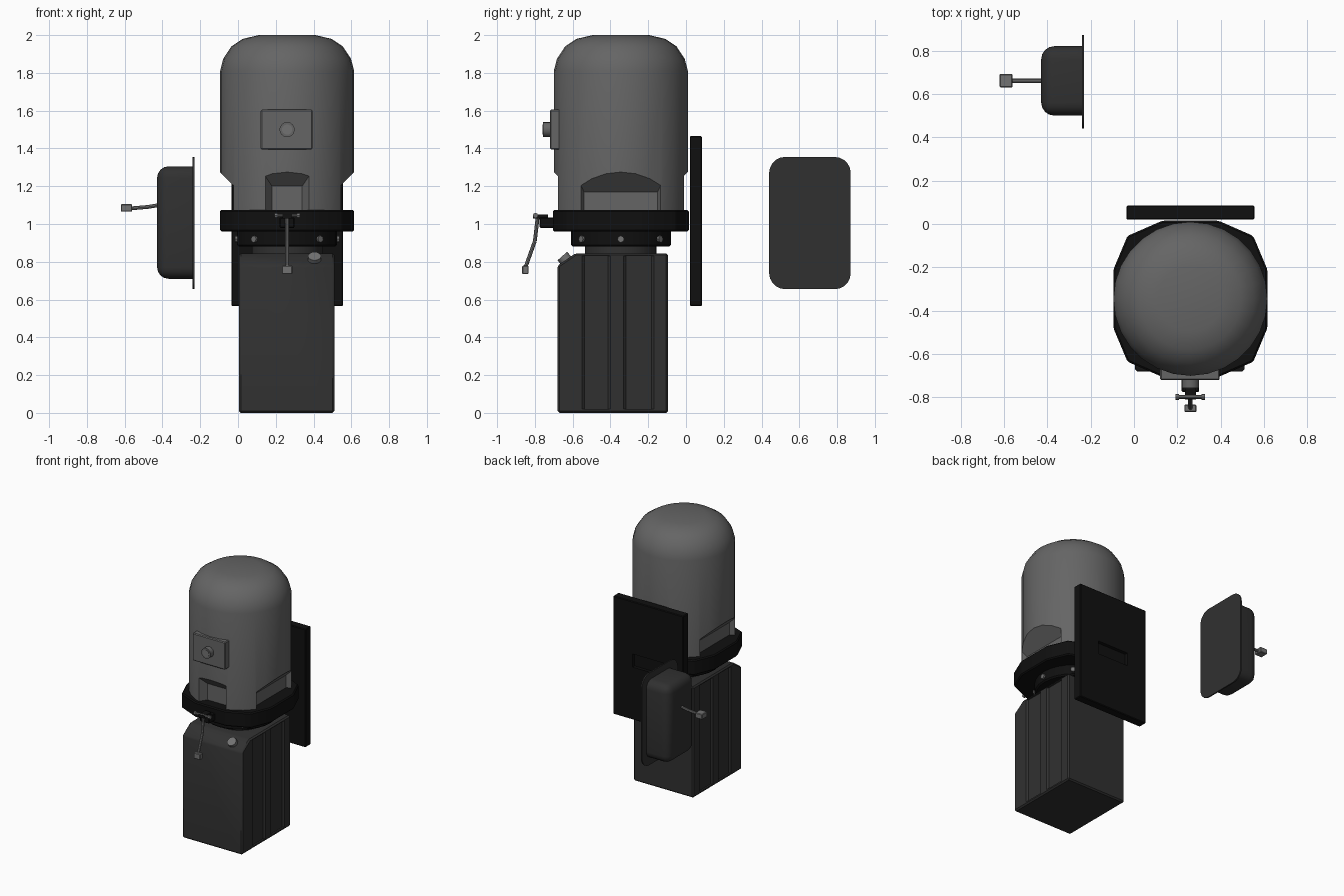
import bpy, bmesh, math
from mathutils import Vector

if "Cube" in bpy.data.objects:
    bpy.data.objects.remove(bpy.data.objects["Cube"], do_unlink=True)

CX, CY = 0.26, -0.345  # vertical axis of the motor


def material(name, v):
    m = bpy.data.materials.new(name)
    m.use_nodes = True
    m.diffuse_color = (v, v, v, 1)
    b = m.node_tree.nodes["Principled BSDF"]
    b.inputs["Base Color"].default_value = (v, v, v, 1)
    b.inputs["Roughness"].default_value = 0.6
    return m


MOTOR = material("motor grey", 0.13)
DARK = material("dark grey", 0.03)
BLACK = material("black", 0.005)
STEEL = material("steel grey", 0.17)


def make(name, bm, mat, angle=35):
    bmesh.ops.recalc_face_normals(bm, faces=bm.faces)
    me = bpy.data.meshes.new(name)
    bm.to_mesh(me)
    bm.free()
    ob = bpy.data.objects.new(name, me)
    bpy.context.collection.objects.link(ob)
    me.materials.append(mat)
    smooth(ob, angle)
    return ob


def smooth(ob, angle=35):
    bpy.ops.object.select_all(action='DESELECT')
    ob.select_set(True)
    bpy.context.view_layer.objects.active = ob
    bpy.ops.object.shade_smooth_by_angle(angle=math.radians(angle))


def box(name, lo, hi, mat, bevel=0.0, pick=lambda e: True, segs=1):
    bm = bmesh.new()
    bmesh.ops.create_cube(bm, size=1)
    for v in bm.verts:
        v.co = [l + (c + 0.5) * (h - l) for c, l, h in zip(v.co, lo, hi)]
    if bevel:
        edges = [e for e in bm.edges if pick(e)]
        bmesh.ops.bevel(bm, geom=edges, offset=bevel, segments=segs, profile=0.5, affect='EDGES')
    return make(name, bm, mat)


def rod(name, a, b, r, mat, sides=12):
    a, b = Vector(a), Vector(b)
    bm = bmesh.new()
    bmesh.ops.create_cone(bm, cap_ends=True, segments=sides, radius1=r, radius2=r, depth=(b - a).length)
    ob = make(name, bm, mat)
    rot = (b - a).to_track_quat('Z', 'Y').to_matrix().to_4x4()
    rot.translation = (a + b) / 2
    ob.data.transform(rot)
    return ob


def prism(name, pts, offset, mat, bevel=0.0):
    bm = bmesh.new()
    f = bm.faces.new([bm.verts.new(p) for p in pts])
    out = bmesh.ops.extrude_face_region(bm, geom=[f])
    bmesh.ops.translate(bm, vec=offset, verts=[g for g in out["geom"] if isinstance(g, bmesh.types.BMVert)])
    if bevel:
        bmesh.ops.bevel(bm, geom=bm.edges[:], offset=bevel, segments=1, affect='EDGES')
    return make(name, bm, mat)


def lathe(name, profile, mat, sides=28):
    bm = bmesh.new()
    vs = [bm.verts.new((CX + r, CY, z)) for r, z in profile]
    es = [bm.edges.new(p) for p in zip(vs, vs[1:])]
    bmesh.ops.spin(bm, geom=vs + es, cent=(CX, CY, 0), axis=(0, 0, 1), angle=2 * math.pi, steps=sides)
    bmesh.ops.remove_doubles(bm, verts=bm.verts, dist=0.0005)
    return make(name, bm, mat)


def carve(ob, cutters):
    for c in cutters:
        c.hide_render = True
        m = ob.modifiers.new("cut", 'BOOLEAN')
        m.operation, m.solver, m.object = 'DIFFERENCE', 'EXACT', c
    dg = bpy.context.evaluated_depsgraph_get()
    dg.update()
    me = bpy.data.meshes.new_from_object(ob.evaluated_get(dg))
    ob.modifiers.clear()
    ob.data = me
    for c in cutters:
        bpy.data.objects.remove(c, do_unlink=True)
    smooth(ob)


def pocket(angle, out, half_out, half_in, depth_in, top_in, mat):
    # Tapered wedge, narrower and lower towards the motor axis
    bm = bmesh.new()
    d = Vector((math.cos(angle), math.sin(angle), 0))
    s = Vector((-d.y, d.x, 0))
    ctr = Vector((CX, CY, 0))
    rings = []
    for r, h, top in ((out, half_out, 1.29), (depth_in, half_in, top_in)):
        rings.append([bm.verts.new(ctr + d * r + s * w + Vector((0, 0, z)))
                      for w, z in ((-h, 1.0), (h, 1.0), (h, top), (-h, top))])
    for ring in rings:
        bm.faces.new(ring)
    for i in range(4):
        j = (i + 1) % 4
        bm.faces.new((rings[0][i], rings[0][j], rings[1][j], rings[1][i]))
    return make("pocket_cutter", bm, mat)


# Motor housing with domed top and four pockets between the feet
motor = lathe("motor_housing", [(0, 1.06), (0.355, 1.06), (0.355, 1.81), (0.338, 1.875), (0.295, 1.94),
                                (0.235, 1.98), (0.15, 2.0), (0, 2.0)], MOTOR)
cuts = []
for k in range(2):
    cuts.append(pocket(k * math.pi, 0.37, 0.25, 0.195, 0.25, 1.17, MOTOR))
    cuts.append(pocket((k + 0.5) * math.pi, 0.37, 0.14, 0.08, 0.28, 1.2, MOTOR))
carve(motor, cuts)

# Terminal box on the motor
box("terminal_box", (0.12, -0.72, 1.395), (0.395, -0.6, 1.605), MOTOR, 0.006)
rod("terminal_knob", (CX, -0.71, 1.5), (CX, -0.757, 1.5), 0.04, MOTOR, 14)
rod("terminal_knob_face", (CX, -0.75, 1.5), (CX, -0.759, 1.5), 0.027, STEEL, 14)

# Mounting flange with clipped corners
quarter = [(0.355, 0.135), (0.29, 0.29), (0.13, 0.36)]
ring = (quarter + [(-x, y) for x, y in reversed(quarter)]
        + [(-x, -y) for x, y in quarter] + [(x, -y) for x, y in reversed(quarter)])
prism("mounting_flange", [(CX + x, CY + y, 0.96) for x, y in ring], (0, 0, 0.115), BLACK, 0.008)

# Manifold ring, neck and plug bolts
lathe("manifold_ring", [(0, 0.88), (0.255, 0.88), (0.265, 0.89), (0.265, 0.97), (0, 0.97)], BLACK)
lathe("neck", [(0, 0.83), (0.19, 0.83), (0.19, 0.89), (0, 0.89)], DARK)
for deg in (0, 50, 130, 180, 230, 310):
    d = Vector((math.cos(math.radians(deg)), math.sin(math.radians(deg)), 0))
    p = Vector((CX, CY, 0.92))
    rod("plug_bolt", p + d * 0.25, p + d * 0.277, 0.018, STEEL, 8)

# Tank with sloped front shoulder and shallow side grooves
side = [(-0.68, 0.0), (-0.095, 0.0), (-0.095, 0.845), (-0.585, 0.845), (-0.68, 0.78)]
tank = prism("tank", [(0.005, y, z) for y, z in side], (0.505, 0, 0), DARK, 0.01)
grooves = []
for x, s in ((0.005, 1), (0.51, -1)):
    for y0, y1 in ((-0.55, -0.40), (-0.33, -0.17)):
        outline = [(x - s * 0.01, y0 - 0.012), (x + s * 0.012, y0 + 0.012),
                   (x + s * 0.012, y1 - 0.012), (x - s * 0.01, y1 + 0.012)]
        grooves.append(prism("groove_cutter", [(a, b, 0.02) for a, b in outline], (0, 0, 0.81), DARK))
carve(tank, grooves)
rod("filler_cap", (0.405, -0.615, 0.785), (0.405, -0.655, 0.83), 0.034, STEEL, 14)

# Valve block with hand lever
box("valve_block", (0.22, -0.775, 0.98), (0.3, -0.66, 1.035), BLACK, 0.005)
box("lever_bracket", (0.235, -0.81, 1.03), (0.285, -0.73, 1.05), BLACK)
rod("lever_pin", (0.195, -0.797, 1.045), (0.325, -0.797, 1.045), 0.009, STEEL, 8)
for x in (0.2, 0.32):
    rod("pin_head", (x - 0.008, -0.797, 1.045), (x + 0.008, -0.797, 1.045), 0.014, STEEL, 8)
lever = [(CX, -0.785, 1.04), (CX, -0.80, 0.91), (CX, -0.85, 0.77)]
for a, b in zip(lever, lever[1:]):
    rod("lever_rod", a, b, 0.01, STEEL, 8)
box("lever_grip", (0.232, -0.867, 0.735), (0.288, -0.833, 0.78), STEEL, 0.004)

# Back plate with a shallow slot
plate = box("back_plate", (-0.035, 0.02, 0.565), (0.555, 0.085, 1.465), BLACK, 0.005)
carve(plate, [box("slot_cutter", (0.13, 0.06, 0.965), (0.39, 0.1, 1.065), BLACK)])

# Detached side pod: rim plate, rounded cover and stem
box("pod_rim", (-0.24, 0.44, 0.655), (-0.23, 0.872, 1.355), DARK, 0.085,
    lambda e: abs(e.verts[0].co.x - e.verts[1].co.x) > 0.005, 5)
box("pod_cover", (-0.428, 0.5, 0.71), (-0.236, 0.82, 1.305), DARK, 0.06,
    lambda e: min(v.co.x for v in e.verts) < -0.4, 4)
stem = [(-0.42, 0.66, 1.10), (-0.48, 0.66, 1.09), (-0.565, 0.66, 1.083)]
for a, b in zip(stem, stem[1:]):
    rod("pod_stem", a, b, 0.01, STEEL, 8)
box("pod_stem_grip", (-0.62, 0.63, 1.065), (-0.56, 0.692, 1.105), STEEL, 0.004)
